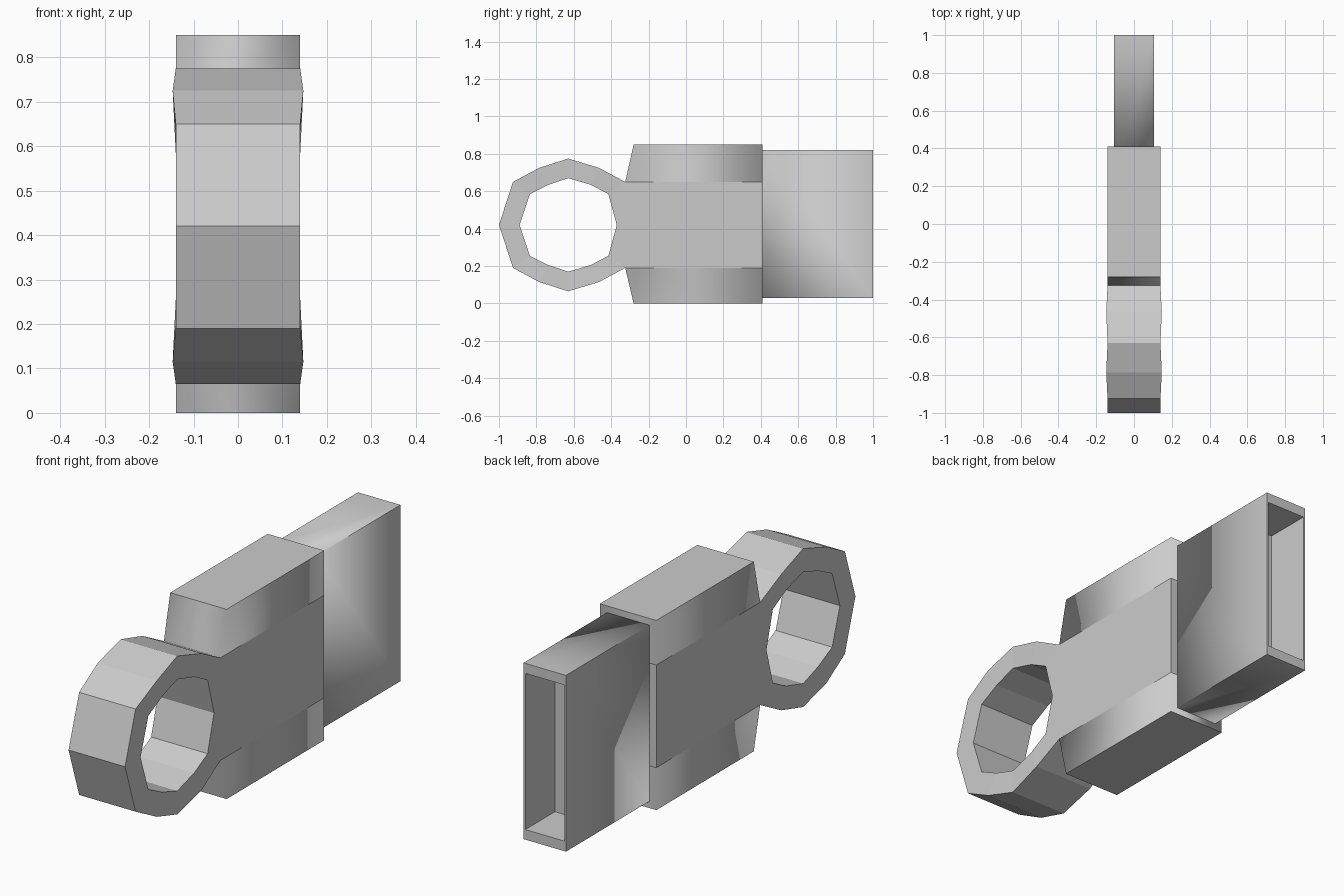
import bpy, bmesh

old = bpy.data.objects.get("Cube")
if old:
    bpy.data.objects.remove(old, do_unlink=True)

# Single grey material
grey = bpy.data.materials.new("plain grey")
grey.use_nodes = True
colour = (0.6, 0.6, 0.6, 1)
grey.diffuse_color = colour
grey.node_tree.nodes["Principled BSDF"].inputs["Base Color"].default_value = colour

HALF = 0.14    # half width of the body
MID = 0.42     # height of the centre line
BACK = 0.41    # rear of the body


def finish(bm, name, sharp=None):
    """Turn a bmesh into an object; a sharp rule makes it smooth shaded."""
    bmesh.ops.recalc_face_normals(bm, faces=bm.faces)
    if sharp:
        for f in bm.faces:
            f.smooth = True
        for e in bm.edges:
            e.smooth = not sharp(e)
    mesh = bpy.data.meshes.new(name)
    bm.to_mesh(mesh)
    bm.free()
    mesh.materials.append(grey)
    ob = bpy.data.objects.new(name, mesh)
    bpy.context.scene.collection.objects.link(ob)
    return ob


def mirrored(half):
    """Close an upper half profile by reflecting it below the centre line."""
    return half + [(y, -z) for y, z in reversed(half[1:-1])]


# Key ring and flat body as one plate with a hole
outer = mirrored([(-1, 0), (-.925, .23), (-.785, .305), (-.63, .355),
                  (-.465, .305), (-.325, .23), (-.325, 0)])
inner = mirrored([(-.89, 0), (-.835, .165), (-.735, .215), (-.63, .25),
                  (-.51, .215), (-.415, .165), (-.37, 0)])
tail = [(BACK, -.23), (BACK, .23)]
bm = bmesh.new()
layers = []
for side in (-1, 1):
    def ring(points, flare=0):
        return [bm.verts.new((side * (HALF + (flare if abs(z) == .305 else 0)), y, MID + z))
                for y, z in points]
    out, hole, end = ring(outer, .007), ring(inner), ring(tail)
    n = len(out)
    for i in range(n):
        j = (i + 1) % n
        bm.faces.new((out[i], out[j], hole[j], hole[i]))
    bm.faces.new(out[5:8] + end)
    rim = out[:6] + end[::-1] + out[7:]
    layers.append((rim, hole))
for a, b in zip(*layers):
    for i in range(len(a)):
        j = (i + 1) % len(a)
        bm.faces.new((a[i], a[j], b[j], b[i]))
finish(bm, "ring_and_body")


# Grips above and below the body, with sloping front ends
def grip(name, z_in, z_out):
    bm = bmesh.new()
    profile = [(-.325, z_in), (-.28, z_out), (BACK, z_out), (BACK, z_in)]
    a, b = [[bm.verts.new((s * HALF, y, z)) for y, z in profile] for s in (-1, 1)]
    bm.faces.new(a)
    bm.faces.new(b)
    for i in range(4):
        j = (i + 1) % 4
        bm.faces.new((a[i], a[j], b[j], b[i]))
    finish(bm, name, lambda e: e.verts[0].co.z == e.verts[1].co.z)


grip("upper_grip", .65, .85)
grip("lower_grip", .19, 0)

# Hollow plug shell at the rear
bm = bmesh.new()
bmesh.ops.create_cube(bm, size=1)
for v in bm.verts:
    v.co = (v.co.x * .21, BACK + (v.co.y + .5) * .59, .425 + v.co.z * .79)
mouth = max(bm.faces, key=lambda f: f.calc_center_median().y)
bmesh.ops.inset_individual(bm, faces=[mouth], thickness=.012)
for v in mouth.verts:
    v.co.z = .425 + (.35 if v.co.z > .425 else -.35)
sunk = bmesh.ops.extrude_discrete_faces(bm, faces=[mouth])["faces"][0]
for v in sunk.verts:
    v.co.y -= .21
finish(bm, "plug_shell", lambda e: max(v.co.y for v in e.verts) > BACK + .01)
